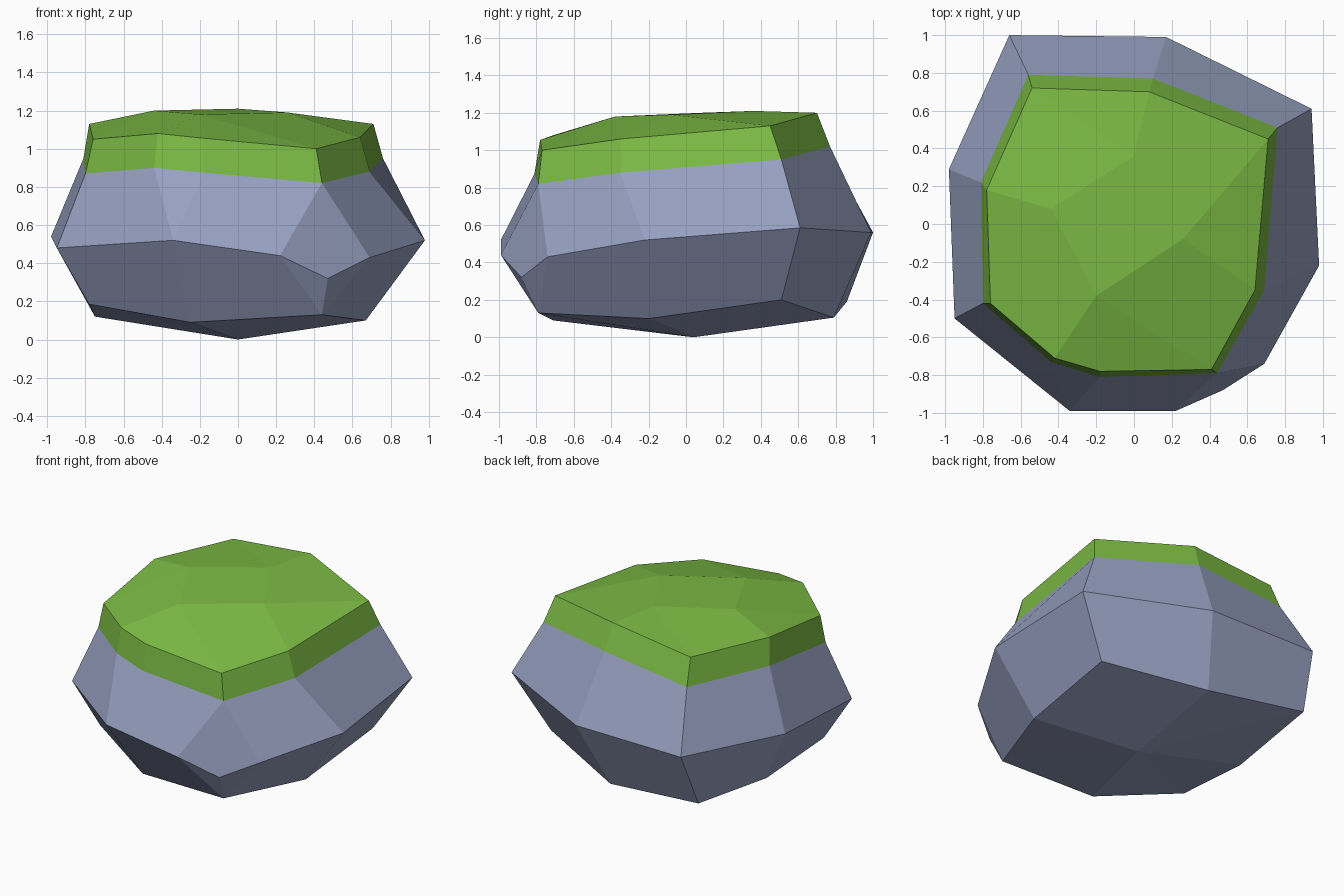
import bpy

cube = bpy.data.objects.get("Cube")
if cube:
    bpy.data.objects.remove(cube, do_unlink=True)


def make_material(name, color):
    mat = bpy.data.materials.new(name)
    mat.use_nodes = True
    mat.diffuse_color = color
    mat.node_tree.nodes["Principled BSDF"].inputs["Base Color"].default_value = color
    return mat


def spread(points, columns):
    """Repeat corner points so that every ring has the same column count."""
    return [points[int(c)] for c in columns]


def loft(name, rings, material, cap=False):
    """Flat-faced skin through anticlockwise rings, from the lowest up."""
    index, faces = {}, []

    def add_face(points):
        face = tuple(dict.fromkeys(index.setdefault(p, len(index)) for p in points))
        if len(face) > 2:
            faces.append(face)

    for low, high in zip(rings, rings[1:]):
        for i in range(len(low)):
            j = (i + 1) % len(low)
            add_face((low[i], low[j], high[j], high[i]))
    if cap:
        add_face(rings[-1])

    mesh = bpy.data.meshes.new(name)
    mesh.from_pydata(list(index), [], faces)
    mesh.update()
    mesh.materials.append(material)
    obj = bpy.data.objects.new(name, mesh)
    bpy.context.collection.objects.link(obj)
    return obj


stone = make_material("blue grey stone", (0.305, 0.352, 0.527, 1))
grass = make_material("grass green", (0.20, 0.50, 0.058, 1))

# Irregular outlines, anticlockwise from the front right corner
foot = [(-.78, -.43, .185), (-.25, -.71, .09), (.44, -.79, .13), (.67, -.2, .1),
        (.7, .51, .2), (.04, .79, .105), (-.7, .86, .19), (-.75, .17, .12)]
belly = [(-.95, -.5, .48), (-.34, -.99, .52), (.22, -.99, .44), (.47, -.88, .32),
         (.69, -.74, .43), (.98, -.22, .52), (.94, .61, .585), (.17, .99, .56),
         (-.66, 1, .56), (-.98, .29, .54)]
rim = [(-.76, -.42, 1.05), (-.42, -.71, 1.08), (-.18, -.78, 1.055), (.41, -.77, 1),
       (.64, -.35, 1.06), (.71, .45, 1.13), (.08, .7, 1.2), (-.54, .72, 1.13),
       (-.78, .18, 1.13)]
hem_plan = [(-.8, -.42), (-.44, -.73), (-.18, -.81), (.44, -.79), (.69, -.35),
            (.76, .51), (.1, .77), (-.56, .79), (-.81, .22)]
crown = [(-.44, .08, 1.2), (-.2, -.38, 1.18), (.26, -.08, 1.19), (0, .36, 1.21)]

# The grass hangs an even depth below the rim
hem = [(x, y, round(top[2] - .18, 3)) for (x, y), top in zip(hem_plan, rim)]

upper_columns = "01233345678"
foot_ring = spread(foot, "01122234567")
belly_ring = spread(belly, "01123456789")
hem_ring = spread(hem, upper_columns)
rim_ring = spread(rim, upper_columns)
crown_ring = spread(crown, "01111122330")
pole = [(0, .04, 0)] * len(foot_ring)

# Rock with a blunt point below, and a grass cap with a faceted top
loft("rock_body", [pole, foot_ring, belly_ring, hem_ring], stone)
loft("grass_cap", [hem_ring, rim_ring, crown_ring], grass, cap=True)
